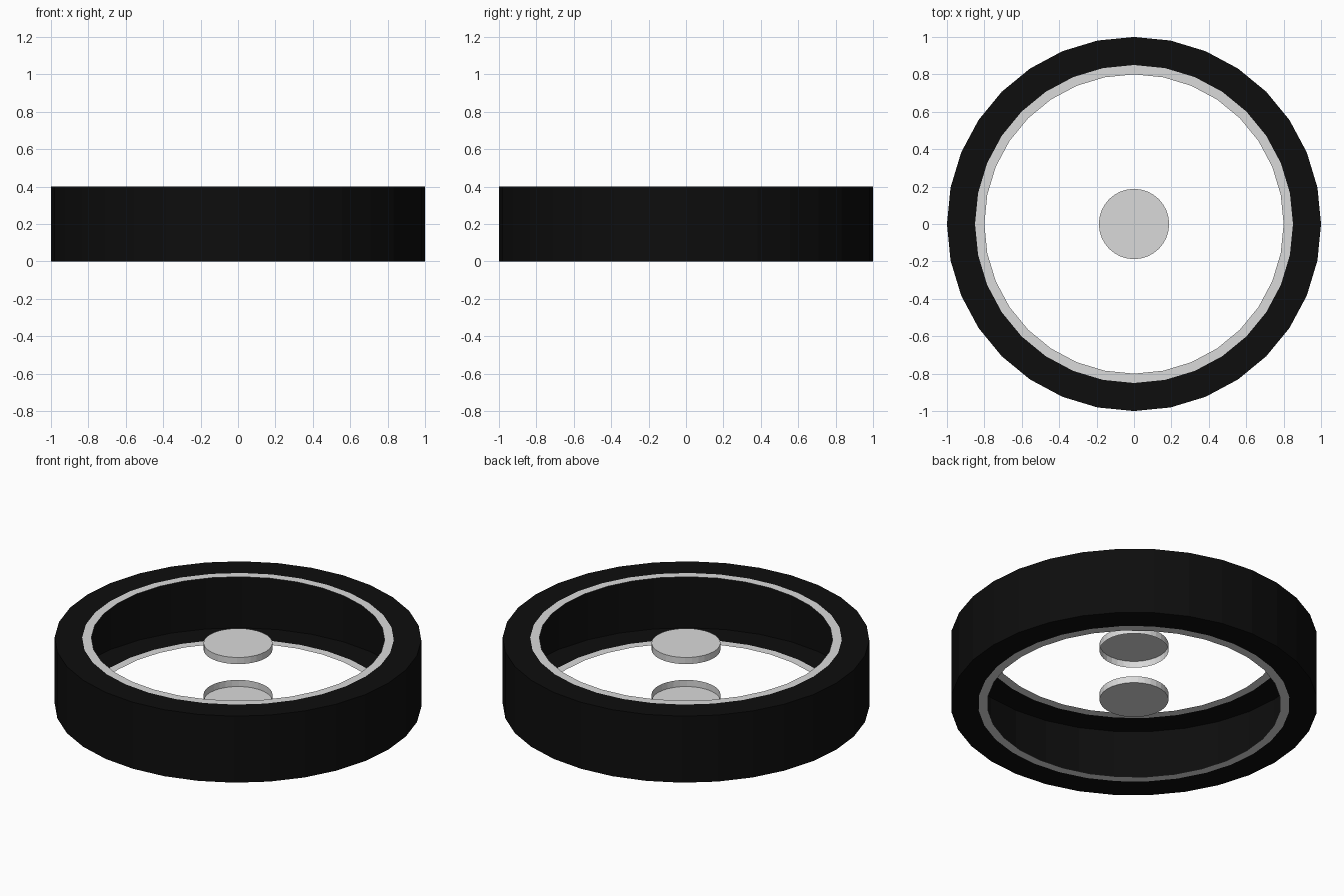
import bpy
import bmesh
from math import cos, sin, tau

SIDES = 32
HEIGHT = 0.4

cube = bpy.data.objects.get("Cube")
if cube:
    bpy.data.objects.remove(cube, do_unlink=True)


def make_material(name, value):
    mat = bpy.data.materials.new(name)
    mat.use_nodes = True
    color = (value, value, value, 1.0)
    mat.diffuse_color = color
    mat.node_tree.nodes["Principled BSDF"].inputs["Base Color"].default_value = color
    return mat


def lathe(name, profile, mat, sides=SIDES, capped=False):
    """Turn an open (radius, z) profile about the z axis; optionally cap its first loop."""
    bm = bmesh.new()
    loops = [[bm.verts.new((r * cos(tau * i / sides), r * sin(tau * i / sides), z))
              for i in range(sides)] for r, z in profile]
    for a, b in zip(loops, loops[1:]):
        for i in range(sides):
            j = (i + 1) % sides
            bm.faces.new((a[i], b[i], b[j], a[j]))
    if capped:
        bm.faces.new(loops[0])
    # Profiles run from the top down or inside out, so faces point outward
    if profile[0][1] < profile[-1][1] or name.startswith("lower"):
        bmesh.ops.reverse_faces(bm, faces=bm.faces[:])
    mesh = bpy.data.meshes.new(name)
    bm.to_mesh(mesh)
    bm.free()
    mesh.materials.append(mat)
    obj = bpy.data.objects.new(name, mesh)
    bpy.context.collection.objects.link(obj)
    return obj


rubber = make_material("black rubber", 0.004)
metal = make_material("light grey metal", 0.7)

# Hollow tyre: outer tread and two flat side walls, open towards the hub
lathe("tyre", [(0.85, HEIGHT), (1, HEIGHT), (1, 0), (0.85, 0)], rubber)

# A flat rim band and a shallow open hub cap on each side, mirrored in height
for side, flip in (("upper", False), ("lower", True)):
    def level(z):
        return HEIGHT - z if flip else z
    lathe(side + "_rim", [(0.8, level(HEIGHT)), (0.85, level(HEIGHT))], metal)
    cap = [(0.188, level(0.375)), (0.188, level(0.335))]
    lathe(side + "_hub_cap", cap, metal, capped=True)
